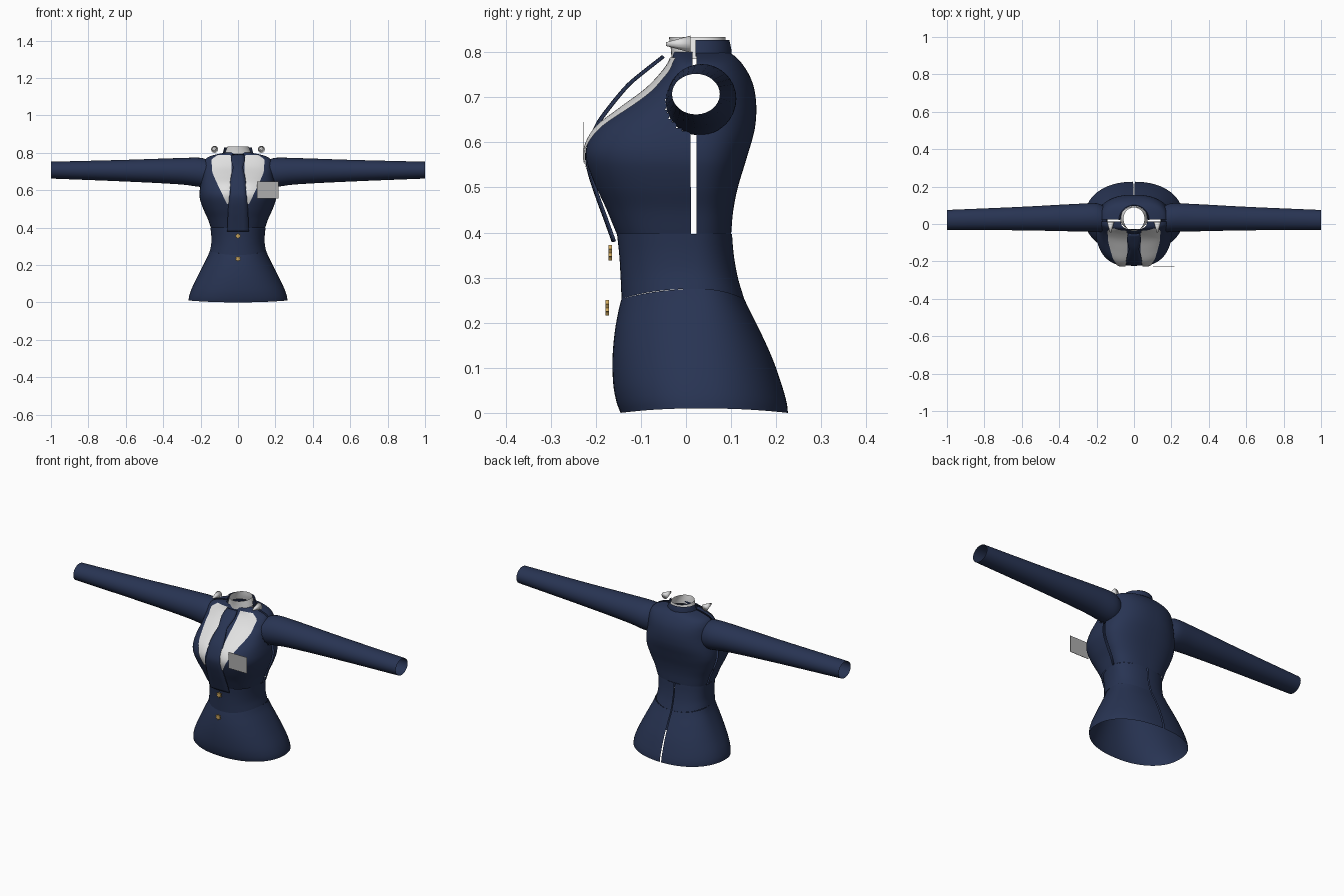
import bpy, bmesh, math
from mathutils import Matrix

if "Cube" in bpy.data.objects:
    bpy.data.objects.remove(bpy.data.objects["Cube"])

def material(name, rgb):
    m = bpy.data.materials.new(name)
    m.diffuse_color = (*rgb, 1)
    m.use_nodes = True
    m.node_tree.nodes["Principled BSDF"].inputs["Base Color"].default_value = m.diffuse_color
    return m

NAVY = material("navy cloth", (0.021, 0.034, 0.086))
WHITE = material("white cloth", (0.75, 0.75, 0.75))
GREY = material("grey plate", (0.42, 0.42, 0.42))
GOLD = material("gold metal", (0.60, 0.38, 0.11))

def finish(bm, name, mat, smooth=True):
    bmesh.ops.recalc_face_normals(bm, faces=bm.faces)
    me = bpy.data.meshes.new(name)
    bm.to_mesh(me)
    bm.free()
    me.materials.append(mat)
    for p in me.polygons:
        p.use_smooth = smooth
    ob = bpy.data.objects.new(name, me)
    bpy.context.collection.objects.link(ob)
    return ob

def grid(rows, name, mat, drop=None, closed=False):
    """Skin rows of points into an open sheet or tube."""
    bm = bmesh.new()
    vs = [[bm.verts.new(p) for p in r] for r in rows]
    n = len(rows[0])
    for a, b in zip(vs, vs[1:]):
        for i in range(n if closed else n - 1):
            j = (i + 1) % n
            f = bm.faces.new((a[i], a[j], b[j], b[i]))
            if drop and drop(f.calc_center_median()):
                bm.faces.remove(f)
    bmesh.ops.delete(bm, geom=[v for v in bm.verts if not v.link_faces], context='VERTS')
    return finish(bm, name, mat)

def sample(prof, z):
    """Smooth interpolation of a profile whose first column is the height."""
    z = min(max(z, prof[0][0]), prof[-1][0])
    k = max(i for i in range(len(prof) - 1) if prof[i][0] <= z)
    def slope(i, c):
        a, b = prof[max(i - 1, 0)], prof[min(i + 1, len(prof) - 1)]
        return (b[c] - a[c]) / (b[0] - a[0])
    p, q = prof[k], prof[k + 1]
    h = q[0] - p[0]
    t = (z - p[0]) / h
    return [(2*t**3 - 3*t*t + 1) * p[c] + (t**3 - 2*t*t + t) * h * slope(k, c)
            + (3*t*t - 2*t**3) * q[c] + (t**3 - t*t) * h * slope(k + 1, c)
            for c in range(1, len(p))]

def spow(v, e):
    return math.copysign(abs(v) ** e, v)

def shell(name, mat, prof, y0, a0, a1, n=2.2, rows=24, segs=48, drop=None,
          lift0=0, lift1=0, valley=False):
    """Loft of rounded rings; profile rows are height, half width, front y, back y."""
    out = []
    for r in range(rows + 1):
        t = r / rows
        z = prof[0][0] + (prof[-1][0] - prof[0][0]) * t
        hw, yf, yb = sample(prof, z)
        lift = lift0 + (lift1 - lift0) * t
        ring = []
        for s in range(segs + 1):
            a = math.radians(a0 + (a1 - a0) * s / segs)
            c, d = math.cos(a), math.sin(a)
            x = hw * spow(c, 2 / n)
            y = y0 + (yb - y0 if d > 0 else y0 - yf) * spow(d, 2 / n)
            if valley and d < 0:
                y += dip(x, z)
            ring.append((x, y, z + lift * c * c))
        out.append(ring)
    return grid(out, name, mat, drop)

def dip(x, z):
    """Shallow hollow along the middle of the chest."""
    return 0.018 * math.exp(-(x / 0.04) ** 2 - ((z - 0.57) / 0.09) ** 2)

# Skirt of the jacket, open below with a narrow slit at the back
skirt = [(0.0, .264, -.145, .226), (.02, .262, -.153, .224), (.06, .248, -.161, .213),
         (.12, .218, -.163, .192), (.18, .186, -.158, .165), (.23, .160, -.149, .140),
         (.253, .151, -.143, .129)]
shell("jacket_skirt", NAVY, skirt, .03, 90.6, 449.4, segs=80, lift0=.01, lift1=.022)

# Waistband
waist = [(.253, .150, -.143, .129), (.30, .143, -.145, .115), (.35, .143, -.148, .106),
         (.397, .147, -.153, .102)]
shell("waistband", NAVY, waist, .015, 90.6, 449.4, rows=10, segs=80, lift0=.022)

# Upper jacket in a front and a back panel, with armholes and side slits
torso = [(.397, .145, -.154, .100), (.45, .163, -.178, .105), (.50, .186, -.203, .115),
         (.55, .203, -.223, .130), (.58, .206, -.227, .139), (.61, .203, -.217, .148),
         (.64, .197, -.194, .154), (.68, .189, -.140, .156), (.72, .185, -.085, .151),
         (.75, .180, -.055, .140), (.775, .163, -.036, .124), (.79, .122, -.030, .110),
         (.80, .070, -.028, .096)]

def armhole(p):
    return abs(p.x) > .1 and ((p.y - .025) / .068) ** 2 + ((p.z - .69) / .072) ** 2 < 1

N = 2.7
shell("jacket_front", NAVY, torso, .015, 180.3, 359.7, N, 60, 72, armhole, valley=True)
shell("jacket_back", NAVY, torso, .022, 0.3, 179.7, 2.4, 60, 72, armhole)

def front_y(x, z):
    hw, yf, _ = sample(torso, z)
    u = min(abs(x) / hw, .98)
    return .015 - (.015 - yf) * (1 - u ** N) ** (1 / N) + dip(x, z)

# Sleeves: long tapering tubes, open at both ends
sleeve = [(.165, .027, .072, .690, .074), (.20, .034, .077, .695, .078),
          (.30, .034, .074, .701, .071), (.60, .029, .063, .704, .058),
          (1.0, .022, .053, .707, .045)]
for side, tag in ((-1, "left"), (1, "right")):
    rows = []
    for i in range(25):
        x = .165 + .835 * (i / 24) ** 1.5
        yc, ry, zc, rz = sample(sleeve, x)
        rows.append([(side * x, yc + ry * math.cos(k * math.tau / 32),
                      zc + rz * math.sin(k * math.tau / 32)) for k in range(32)])
    grid(rows, tag + "_sleeve", NAVY, closed=True)

# White shirt fronts lying over the chest: height, inner x, outer x
shirt = [(.525, .050, .058), (.58, .046, .085), (.65, .038, .118), (.70, .034, .138),
         (.735, .034, .140), (.765, .036, .140), (.788, .040, .108)]
for side, tag in ((-1, "left"), (1, "right")):
    rows = []
    for i in range(29):
        z = .525 + .263 * i / 28
        xi, xo = sample(shirt, z)
        rows.append([(side * x, front_y(x, z) - .006, z)
                     for x in (xi + (xo - xi) * k / 10 for k in range(11))])
    grid(rows, tag + "_shirt_front", WHITE)

# Tie hanging in a curve over the chest: height, half width, y
tie = [(.38, .058, -.162), (.43, .056, -.180), (.485, .053, -.200), (.54, .050, -.217),
       (.58, .048, -.220), (.64, .042, -.198), (.68, .036, -.170), (.72, .026, -.137),
       (.735, .030, -.122), (.765, .038, -.085), (.79, .030, -.053)]
rows = []
for i in range(41):
    z = .38 + .41 * i / 40
    w, y = sample(tie, z)
    rows.append([(w * k, y + .004 * k * k, z) for k in (-1, -.5, 0, .5, 1)])
ob = grid(rows, "tie", NAVY)
mod = ob.modifiers.new("thickness", 'SOLIDIFY')
mod.thickness = .006
mod.offset = 0

# Shirt collar and the jacket collar behind it
shell("shirt_collar", WHITE, [(.785, .074, -.032, .094), (.81, .066, -.034, .089),
      (.834, .056, -.038, .088)], .03, 0, 360, 2, 6, 40)
shell("jacket_collar", NAVY, [(.79, .082, -.02, .102), (.81, .078, -.02, .100),
      (.827, .074, -.02, .096)], .025, -5, 185, 2, 4, 32)

# Collar tips on the shoulders, small forward pointing cones
for side, tag in ((-1, "left"), (1, "right")):
    bm = bmesh.new()
    bmesh.ops.create_cone(bm, cap_ends=True, segments=12, radius1=.019, radius2=.004, depth=.055)
    bmesh.ops.transform(bm, verts=bm.verts, matrix=Matrix.Translation((side * .125, -.017, .818))
                        @ Matrix.Rotation(math.radians(90), 4, 'X'))
    finish(bm, tag + "_collar_tip", WHITE)

# Chest plate
bm = bmesh.new()
bmesh.ops.create_cube(bm, size=1, matrix=Matrix.Translation((.158, -.228, .60))
                      @ Matrix.Diagonal((.115, .002, .09, 1)))
finish(bm, "chest_plate", GREY, False)

# Star shaped buttons
for name, y, z in (("upper_button", -.168, .355), ("lower_button", -.175, .233)):
    bm = bmesh.new()
    pts = [((.017 if k % 2 == 0 else .010) * math.sin(k * math.pi / 6),
            (.017 if k % 2 == 0 else .010) * math.cos(k * math.pi / 6)) for k in range(12)]
    face = bm.faces.new([bm.verts.new((px, y + .004, z + pz)) for px, pz in pts])
    ext = bmesh.ops.extrude_face_region(bm, geom=[face])
    bmesh.ops.translate(bm, vec=(0, -.008, 0),
                        verts=[v for v in ext["geom"] if isinstance(v, bmesh.types.BMVert)])
    finish(bm, name, GOLD, False)
